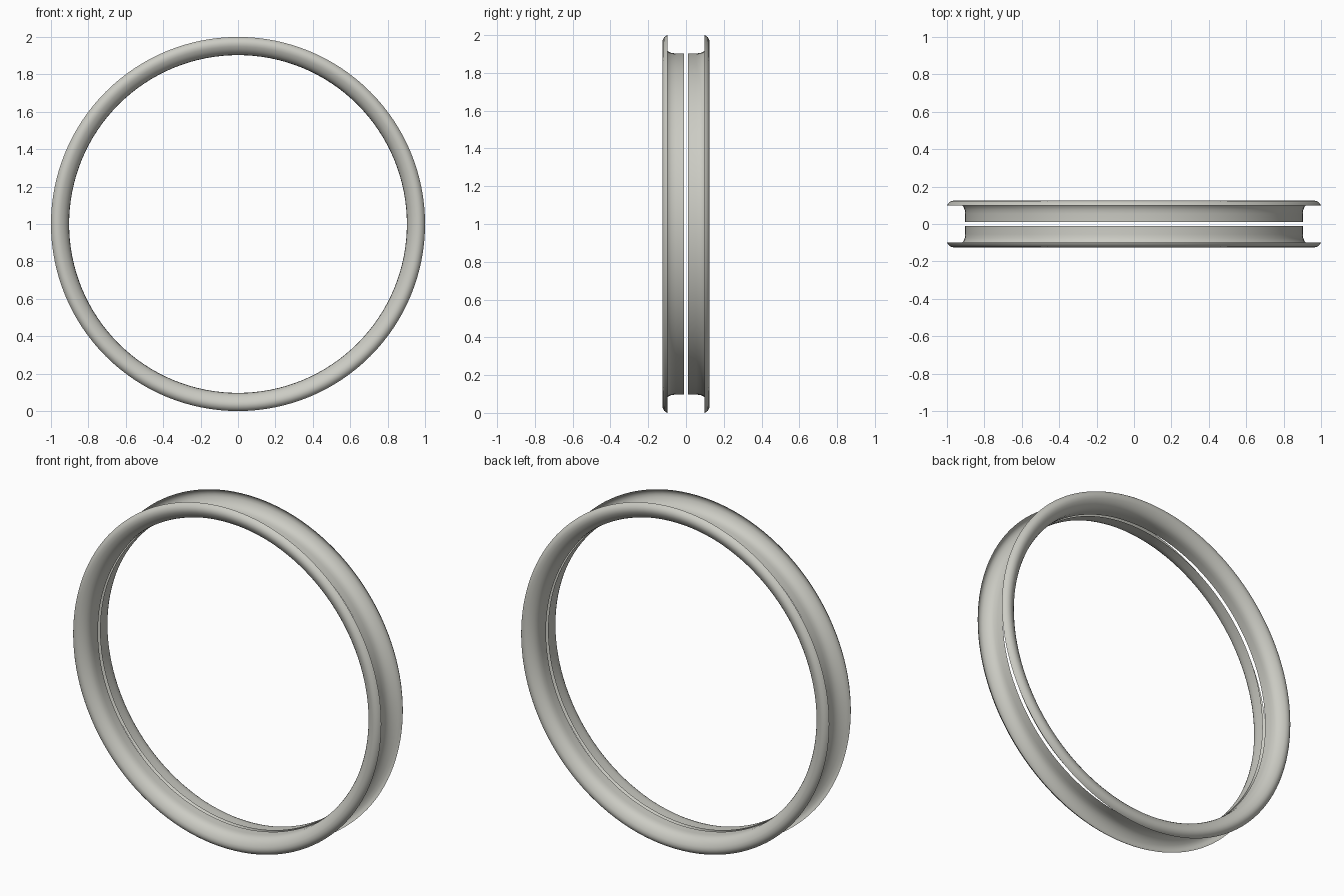
import bpy, bmesh, math

if "Cube" in bpy.data.objects:
    bpy.data.objects.remove(bpy.data.objects["Cube"])

SEGMENTS = 128
CENTRE_Z = 1.0

metal = bpy.data.materials.new("warm_grey_metal")
metal.diffuse_color = (0.60, 0.60, 0.55, 1.0)
metal.use_nodes = True
metal.node_tree.nodes["Principled BSDF"].inputs["Base Color"].default_value = metal.diffuse_color

# Sheet cross-section as (distance from mid-plane, radius): sleeve, flare, curled lip
PROFILE = [(0.010, 0.903), (0.055, 0.903), (0.075, 0.905), (0.090, 0.911),
           (0.102, 0.920), (0.113, 0.933), (0.121, 0.949), (0.125, 0.964),
           (0.122, 0.978), (0.116, 0.988), (0.108, 0.995), (0.099, 1.000)]


def make_ring(name, side):
    """Revolve the cross-section around the y axis on one side of the mid-plane."""
    bm = bmesh.new()
    loops = []
    for y, r in PROFILE:
        loop = []
        for i in range(SEGMENTS):
            a = 2 * math.pi * i / SEGMENTS
            loop.append(bm.verts.new((r * math.cos(a), side * y,
                                      CENTRE_Z + r * math.sin(a))))
        loops.append(loop)
    for a, b in zip(loops, loops[1:]):
        for i in range(SEGMENTS):
            j = (i + 1) % SEGMENTS
            quad = (a[i], a[j], b[j], b[i])
            # the visible bead side faces outward along the axis
            bm.faces.new(quad if side < 0 else quad[::-1])
    for f in bm.faces:
        f.smooth = True
    mesh = bpy.data.meshes.new(name)
    bm.to_mesh(mesh)
    bm.free()
    mesh.materials.append(metal)
    obj = bpy.data.objects.new(name, mesh)
    bpy.context.collection.objects.link(obj)


# Two mirrored flanged rings with a narrow gap between their sleeves
make_ring("front_flanged_ring", -1)
make_ring("back_flanged_ring", 1)
